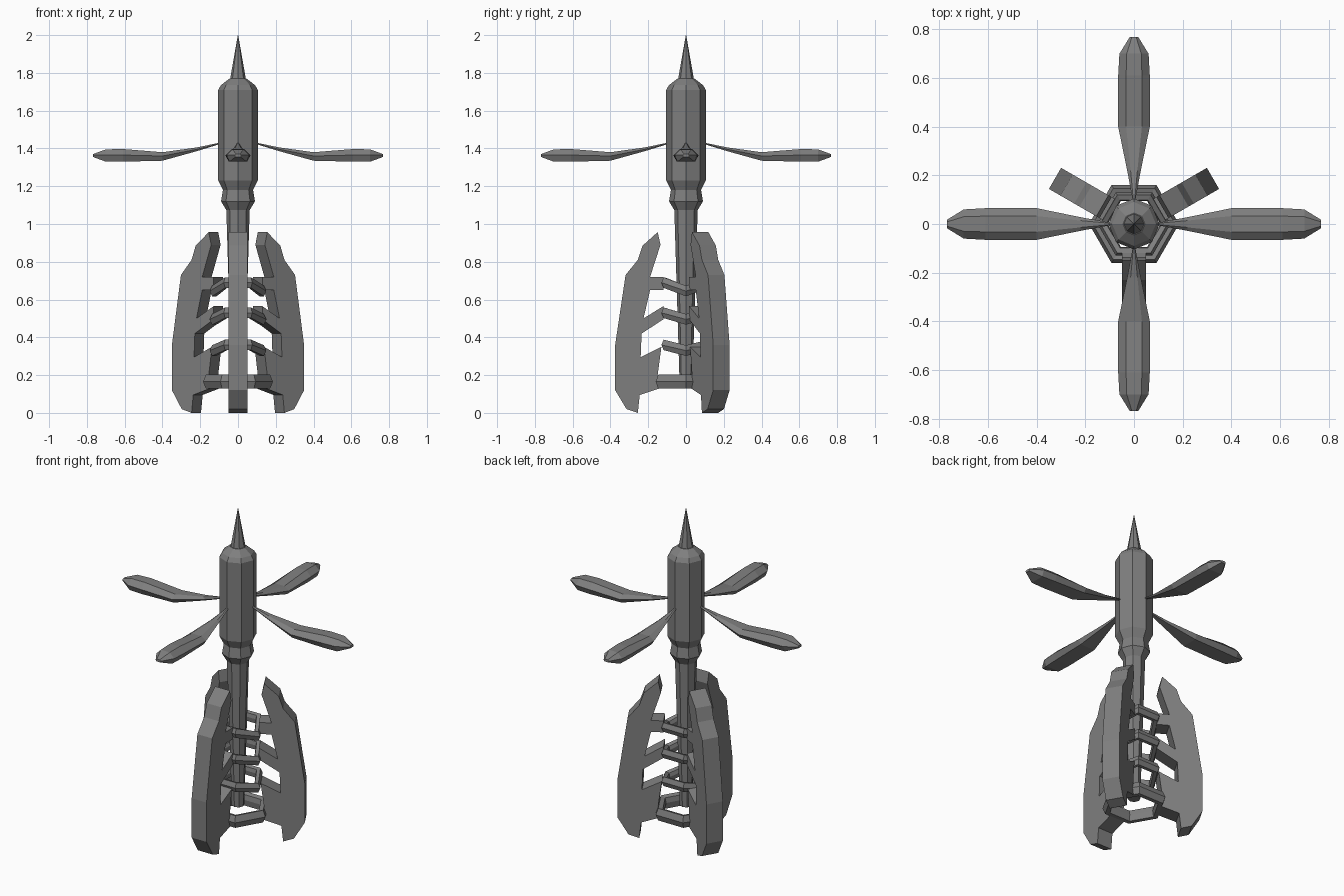
import bpy, bmesh
from math import sin, cos, pi, radians
from mathutils import Matrix, Vector

if "Cube" in bpy.data.objects:
    bpy.data.objects.remove(bpy.data.objects["Cube"])

metal = bpy.data.materials.new("dark grey metal")
metal.use_nodes = True
GREY = (0.21, 0.21, 0.21, 1)
metal.diffuse_color = GREY
metal.node_tree.nodes["Principled BSDF"].inputs["Base Color"].default_value = GREY


def finish(name, bm, angle=0):
    """Turn the bmesh into a flat-shaded object, spun about z."""
    bmesh.ops.recalc_face_normals(bm, faces=bm.faces)
    bm.transform(Matrix.Rotation(radians(angle), 4, 'Z'))
    mesh = bpy.data.meshes.new(name)
    bm.to_mesh(mesh)
    bm.free()
    mesh.materials.append(metal)
    bpy.context.collection.objects.link(bpy.data.objects.new(name, mesh))


def loft(name, sections, angle=0, closed=False):
    """Skin a list of equal-length point loops."""
    bm = bmesh.new()
    loops = [[bm.verts.new(p) for p in s] for s in sections]
    n = len(loops[0])
    pairs = list(zip(loops, loops[1:]))
    if closed:
        pairs.append((loops[-1], loops[0]))
    else:
        bm.faces.new(loops[0])
        bm.faces.new(loops[-1])
    for a, b in pairs:
        for i in range(n):
            j = (i + 1) % n
            bm.faces.new((a[i], a[j], b[j], b[i]))
    finish(name, bm, angle)


def turned(name, profile, sides=8):
    """Solid of revolution from (radius, height) pairs."""
    loft(name, [[(r * cos(2 * pi * i / sides), r * sin(2 * pi * i / sides), z)
                 for i in range(sides)] for r, z in profile])


# Central body, shaft and spike
turned("body", [(0.06, 1.07), (0.09, 1.12), (0.08, 1.18), (0.105, 1.23),
                (0.105, 1.71), (0.09, 1.735), (0.045, 1.77)])
turned("shaft", [(0.035, 0.19), (0.062, 1.08)])
turned("spike", [(0.043, 1.76), (0.001, 2.0)])

# Rotor blades: radius, half width, bottom, middle, top
BLADE = [(0.09, 0.004, 1.425, 1.428, 1.432), (0.22, 0.028, 1.385, 1.395, 1.405),
         (0.40, 0.065, 1.335, 1.36, 1.38), (0.61, 0.065, 1.33, 1.365, 1.397),
         (0.70, 0.06, 1.33, 1.365, 1.395), (0.768, 0.018, 1.355, 1.364, 1.37)]
for k in range(4):
    loft(f"rotor_blade_{k + 1}",
         [[(r, -w, m), (r, -0.75 * w, b), (r, 0.75 * w, b),
           (r, w, m), (r, 0.5 * w, t), (r, -0.5 * w, t)] for r, w, b, m, t in BLADE],
         90 * k)

# Three fins with inward struts, as one outline of (radius, height)
FIN = [(0.15, 0.957), (0.23, 0.885), (0.255, 0.81), (0.32, 0.73), (0.375, 0.36),
       (0.375, 0.12), (0.315, 0.02), (0.255, 0.0), (0.245, 0.095), (0.14, 0.13),
       (0.15, 0.2), (0.13, 0.35), (0.24, 0.295), (0.235, 0.42), (0.12, 0.495),
       (0.12, 0.565), (0.225, 0.5), (0.19, 0.65), (0.12, 0.65), (0.12, 0.72),
       (0.19, 0.72), (0.135, 0.89)]
for k, angle in enumerate((30, 150, 270)):
    bm = bmesh.new()
    face = bm.faces.new([bm.verts.new((r, -0.05, z)) for r, z in FIN])
    out = bmesh.ops.extrude_face_region(bm, geom=[face])
    top = [v for v in out["geom"] if isinstance(v, bmesh.types.BMVert)]
    bmesh.ops.translate(bm, verts=top, vec=Vector((0, 0.1, 0)))
    bmesh.ops.triangulate(bm, faces=[f for f in bm.faces if len(f.verts) > 4])
    finish(f"fin_{k + 1}", bm, angle)

# Hexagonal rings: outer radius, height, side dip, half thickness, half height
RINGS = [(0.185, 0.165, 0, 0.022, 0.037), (0.15, 0.36, 0.03, 0.018, 0.028),
         (0.15, 0.53, 0.035, 0.018, 0.028), (0.15, 0.69, 0.045, 0.018, 0.028)]
for k, (radius, height, dip, t, h) in enumerate(RINGS):
    section = [(0, 0), (-t * 0.7, h), (-2 * t, h * 0.8),
               (-2.3 * t, 0), (-2 * t, -h), (-t * 0.7, -h)]
    loops = []
    for i in range(6):
        a = i * pi / 3
        z = height - (dip if i % 3 == 0 else 0)
        loops.append([((radius + dr) * cos(a), (radius + dr) * sin(a), z + dz)
                      for dr, dz in section])
    loft(f"ring_{k + 1}", loops, closed=True)
